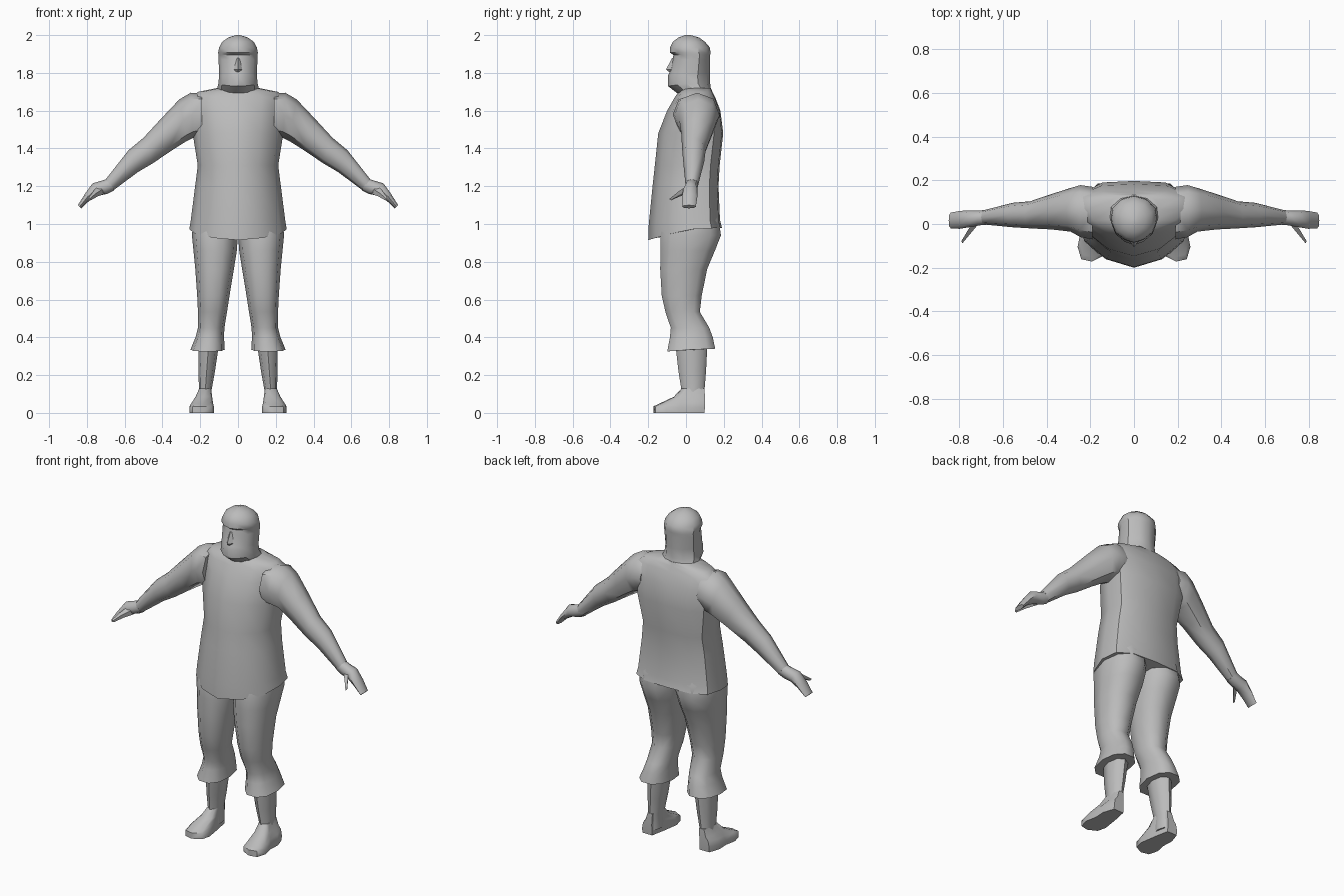
import bpy, bmesh
from math import cos, sin, pi, copysign
from mathutils import Vector

cube = bpy.data.objects.get("Cube")
if cube:
    bpy.data.objects.remove(cube)

grey = bpy.data.materials.new("plain grey")
grey.use_nodes = True
tone = (0.5, 0.5, 0.5, 1)
grey.diffuse_color = tone
grey.node_tree.nodes["Principled BSDF"].inputs["Base Color"].default_value = tone


def superellipse(n, power):
    def p(v):
        return copysign(abs(v) ** (2 / power), v)
    return [(p(cos(2 * pi * i / n)), p(sin(2 * pi * i / n))) for i in range(n)]


def mirrored(half):
    return half + [(-x, y) for x, y in half[-2:0:-1]]


def loft(name, rings, mirror=False, angle=50):
    """Skin a list of point rings, cap both ends, smooth the soft edges."""
    bm = bmesh.new()
    loops = [[bm.verts.new(p) for p in ring] for ring in rings]
    for a, b in zip(loops, loops[1:]):
        for i in range(len(a)):
            j = (i + 1) % len(a)
            bm.faces.new((a[i], a[j], b[j], b[i]))
    bm.faces.new(loops[0])
    bm.faces.new(loops[-1])
    bmesh.ops.recalc_face_normals(bm, faces=bm.faces)
    mesh = bpy.data.meshes.new(name)
    bm.to_mesh(mesh)
    bm.free()
    mesh.materials.append(grey)
    ob = bpy.data.objects.new(name, mesh)
    bpy.context.collection.objects.link(ob)
    bpy.ops.object.select_all(action='DESELECT')
    bpy.context.view_layer.objects.active = ob
    ob.select_set(True)
    bpy.ops.object.shade_smooth_by_angle(angle=angle * pi / 180)
    if mirror:
        ob.modifiers.new("Mirror", 'MIRROR').use_clip = False
    return ob


def level(section, z, x0, x1, y0, y1, front=0, back=0):
    """Horizontal ring in a box; front and back shift its height."""
    cx, cy, w, d = (x0 + x1) / 2, (y0 + y1) / 2, (x1 - x0) / 2, (y1 - y0) / 2
    return [(cx + u * w, cy + v * d, z + (back * v if v > 0 else -front * v))
            for u, v in section]


def slanted(section, top, bottom, y0, y1):
    """Ring across an arm, given its upper and lower outline points (x, z)."""
    t, b = Vector((top[0], 0, top[1])), Vector((bottom[0], 0, bottom[1]))
    mid, half = (t + b) / 2, (t - b) / 2
    return [mid + half * v + Vector((0, (y0 + y1) / 2 + u * (y1 - y0) / 2, 0))
            for u, v in section]


# Torso: broad flat back and a belly coming to a soft point
trunk = mirrored([(0, 1), (.6, .96), (.93, .72), (1, .2), (.88, -.38), (.5, -.8), (0, -1)])
loft("shirt", [level(trunk, z, -w, w, f, b, df, db) for z, w, f, b, df, db in [
    (.97, .258, -.2, .19, -.055, .01), (1.02, .25, -.197, .18, -.02, 0),
    (1.2, .227, -.177, .172, 0, 0), (1.31, .213, -.165, .178, 0, 0),
    (1.48, .24, -.147, .197, 0, 0), (1.6, .245, -.1, .182, 0, 0),
    (1.67, .25, -.06, .155, 0, 0), (1.7, .21, -.04, .14, 0, 0),
    (1.72, .11, -.03, .132, 0, 0)]])

# Head: straight hair at the back, bearded jaw and recessed face in front
skull = mirrored([(0, 1), (.55, .85), (.95, .42), (1, -.1), (.82, -.55), (.42, -.87), (0, -1)])
loft("head", [level(skull, z, -w, w, f, b, df) for z, w, f, b, df in [
    (1.67, .118, -.005, .145, 0), (1.72, .11, -.05, .13, -.025),
    (1.745, .104, -.095, .128, -.015), (1.785, .1, -.096, .126, 0),
    (1.8, .1, -.088, .126, 0), (1.87, .103, -.072, .127, 0),
    (1.895, .104, -.066, .128, 0), (1.908, .105, -.086, .13, 0),
    (1.935, .1, -.084, .126, 0), (1.965, .083, -.07, .1, 0),
    (1.987, .052, -.04, .07, 0), (2, .012, -.005, .025, 0)]], angle=35)
diamond = superellipse(4, 2)
loft("nose", [level(diamond, z, -w, w, f, -.05) for z, w, f in [
    (1.805, .02, -.09), (1.818, .022, -.106), (1.88, .012, -.073)]])

# Arms, hands and thumbs
oval = superellipse(8, 2.2)
loft("arms", [slanted(oval, *r) for r in [
    ((.19, 1.69), (.19, 1.47), -.07, .17), ((.25, 1.695), (.24, 1.455), -.06, .178),
    ((.31, 1.66), (.27, 1.44), -.035, .165), ((.405, 1.56), (.35, 1.39), -.025, .137),
    ((.5, 1.457), (.45, 1.322), -.02, .104), ((.58, 1.39), (.53, 1.275), -.015, .097),
    ((.7, 1.237), (.66, 1.178), -.003, .065)]], mirror=True)
loft("hands", [slanted(oval, *r) for r in [
    ((.69, 1.24), (.655, 1.178), -.003, .065), ((.72, 1.23), (.69, 1.16), -.006, .062),
    ((.77, 1.215), (.74, 1.15), -.015, .062), ((.81, 1.16), (.785, 1.125), -.022, .06),
    ((.848, 1.1), (.83, 1.083), -.02, .052)]], mirror=True)
loft("thumbs", [slanted(diamond, *r) for r in [
    ((.735, 1.205), (.705, 1.16), -.01, .035), ((.765, 1.175), (.745, 1.145), -.052, -.02),
    ((.79, 1.14), (.78, 1.125), -.088, -.07)]], mirror=True)

# Trousers: heavy seat, pinched behind the knee, flared hem
leg = superellipse(10, 2.3)
loft("trousers", [level(leg, *r) for r in [
    (.335, .07, .252, -.105, .16, -.01, .005), (.4, .074, .225, -.09, .147),
    (.45, .072, .212, -.085, .128), (.535, .058, .212, -.113, .077),
    (.62, .045, .216, -.133, .088), (.76, .022, .226, -.142, .117),
    (.86, .006, .236, -.142, .16), (.94, .001, .244, -.142, .192),
    (1.02, 0, .236, -.12, .18), (1.15, 0, .19, -.08, .14)]], mirror=True)

# Shins and bare feet
loft("shins", [level(oval, *r) for r in [
    (.03, .138, .215, -.02, .098), (.12, .14, .206, -.024, .098),
    (.22, .122, .21, -.04, .106), (.4, .095, .21, -.06, .115)]], mirror=True)
sole = [(-.5, 1), (.5, 1), (.85, .5), (.8, 0), (1, -.5), (.75, -.92), (0, -1), (-.8, -.8), (-1, -.4), (-.75, .4)]
loft("feet", [level(sole, *r) for r in [
    (0, .127, .258, -.172, .098), (.03, .127, .258, -.172, .1, .005, 0),
    (.055, .132, .248, -.15, .1, -.01, .01), (.085, .137, .225, -.065, .1),
    (.13, .142, .205, -.022, .098)]], mirror=True)
